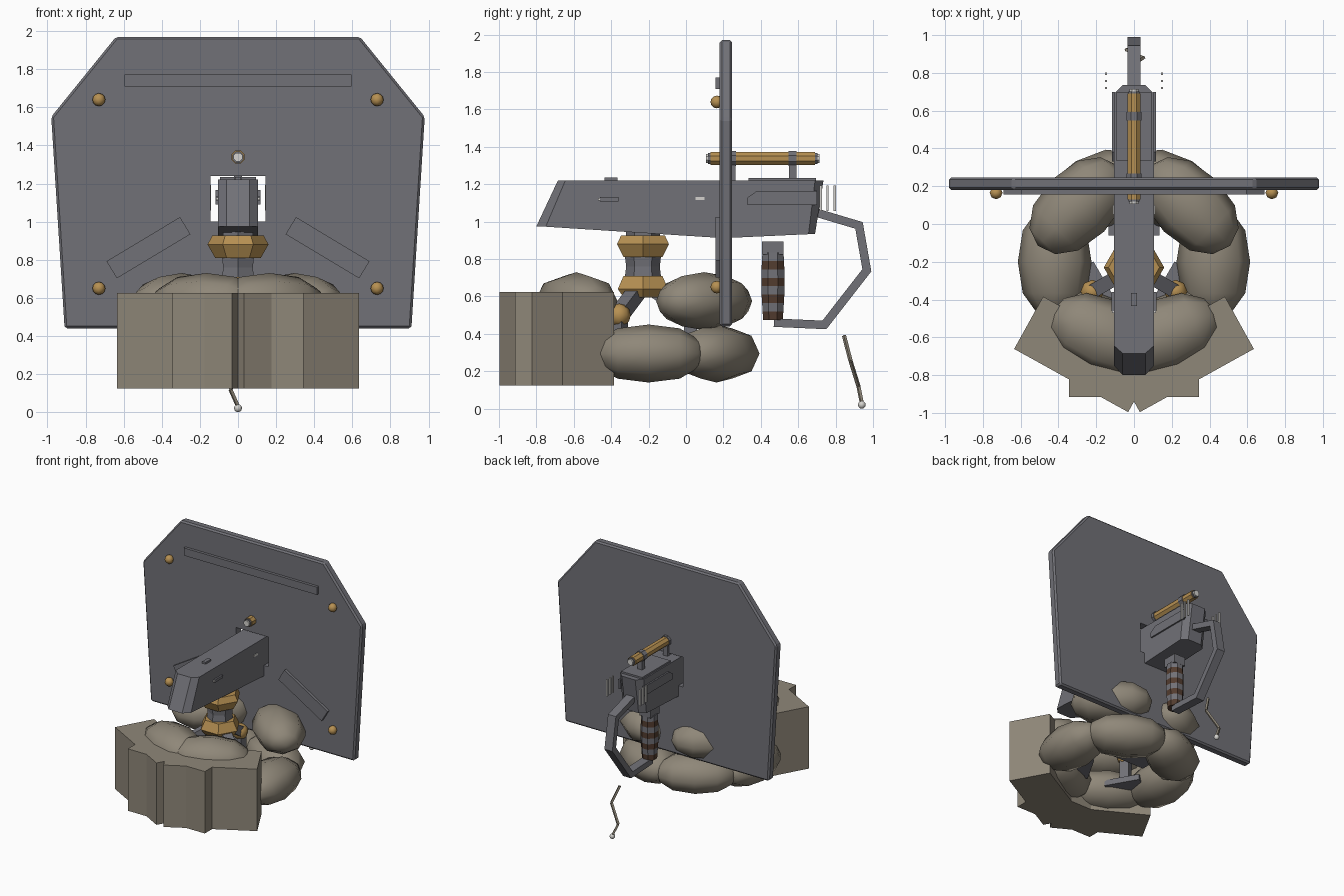
import bpy, bmesh, math
from mathutils import Vector, Matrix

if "Cube" in bpy.data.objects:
    bpy.data.objects.remove(bpy.data.objects["Cube"])


def mat(name, col):
    m = bpy.data.materials.new(name)
    m.diffuse_color = (*col, 1)
    m.use_nodes = True
    m.node_tree.nodes["Principled BSDF"].inputs["Base Color"].default_value = m.diffuse_color
    return m


STEEL = mat("steel grey", (0.165, 0.165, 0.185))
BRASS = mat("brass", (0.47, 0.28, 0.085))
SAND = mat("sandbag canvas", (0.275, 0.243, 0.19))
BROWN = mat("grip brown", (0.085, 0.045, 0.028))
LIGHT = mat("pale metal", (0.66, 0.65, 0.62))


def finish(name, bm, m, smooth=False):
    bmesh.ops.recalc_face_normals(bm, faces=bm.faces[:])
    me = bpy.data.meshes.new(name)
    bm.to_mesh(me)
    bm.free()
    me.materials.append(m)
    for p in me.polygons:
        p.use_smooth = smooth
    o = bpy.data.objects.new(name, me)
    bpy.context.collection.objects.link(o)
    return o


def box(name, c, size, m, rot=None):
    bm = bmesh.new()
    M = Matrix.Translation(c) @ (rot or Matrix()) @ Matrix.Diagonal((*size, 1))
    bmesh.ops.create_cube(bm, size=1, matrix=M)
    return finish(name, bm, m)


def loft(name, rings, m):
    """Skin closed rings of 3D points and cap both ends."""
    bm = bmesh.new()
    rs = [[bm.verts.new(p) for p in r] for r in rings]
    n = len(rs[0])
    for a, b in zip(rs, rs[1:]):
        for i in range(n):
            j = (i + 1) % n
            bm.faces.new((a[i], a[j], b[j], b[i]))
    bm.faces.new(rs[0][::-1])
    bm.faces.new(rs[-1])
    return finish(name, bm, m)


def turned(name, c, prof, sides, m, phase=0.0, axis='z'):
    """Lathe a (radius, height) profile around z or y."""
    rings = []
    for r, h in prof:
        ring = []
        for i in range(sides):
            a = phase + math.tau * i / sides
            u, v = r * math.cos(a), r * math.sin(a)
            p = (u, v, h) if axis == 'z' else (u, h, v)
            ring.append(Vector(c) + Vector(p))
        rings.append(ring)
    return loft(name, rings, m)


def sweep(name, pts, w, t, m):
    """Rectangular strip along a path lying in the y-z plane."""
    pts = [Vector(p) for p in pts]
    rings = []
    for i, p in enumerate(pts):
        d0 = (p - pts[i - 1]).normalized() if i else (pts[1] - p).normalized()
        d1 = (pts[i + 1] - p).normalized() if i < len(pts) - 1 else d0
        d = (d0 + d1).normalized()
        n = Vector((0, -d.z, d.y)) * (t / 2 / max(0.5, d.dot(d0)))
        s = Vector((w / 2, 0, 0))
        rings.append([p + s + n, p - s + n, p - s - n, p + s - n])
    return loft(name, rings, m)


def beam(name, a, b, w, t, m):
    a, b = Vector(a), Vector(b)
    rot = (b - a).to_track_quat('Z', 'Y').to_matrix().to_4x4()
    return box(name, (a + b) / 2, (w, t, (b - a).length), m, rot)


def ball(name, c, r, m):
    bm = bmesh.new()
    bmesh.ops.create_uvsphere(bm, u_segments=8, v_segments=6, radius=r,
                              matrix=Matrix.Translation(c))
    return finish(name, bm, m, True)


def rotz(a):
    return Matrix.Rotation(a, 4, 'Z')


# Shield plate with bevelled rim and a window for the gun
half = [(0.64, 1.97), (0.98, 1.55), (0.91, 0.44)]
outline = half + [(-x, z) for x, z in half[::-1]]
shield = loft("shield", [[(x, y, z) for x, z in outline] for y in (0.18, 0.247)], STEEL)
cutter = box("window_cutter", (0, 0.21, 1.12), (0.29, 0.4, 0.24), STEEL)
cutter.hide_render = True
bev = shield.modifiers.new("rim", 'BEVEL')
bev.width, bev.segments = 0.012, 1
cut = shield.modifiers.new("window", 'BOOLEAN')
cut.object, cut.operation, cut.solver = cutter, 'DIFFERENCE', 'EXACT'
bpy.context.view_layer.objects.active = shield
for md in ("rim", "window"):
    bpy.ops.object.modifier_apply(modifier=md)
bpy.data.objects.remove(cutter)

# Shield reinforcement strips and rivets
box("shield_top_strip", (0, 0.17, 1.74), (1.19, 0.025, 0.062), STEEL)
for s in (-1, 1):
    box("shield_diagonal_strip", (s * 0.47, 0.17, 0.863), (0.45, 0.025, 0.105), STEEL,
        Matrix.Rotation(s * math.radians(31), 4, 'Y'))
    for z in (1.64, 0.65):
        ball("shield_rivet", (s * 0.73, 0.165, z), 0.034, BRASS)

# Gun body: plan outline at top and bottom, with a kinked underside
top = [(0.06, -0.685, 1.22), (0.105, -0.645, 1.22), (0.105, 0.2, 1.22),
       (0.105, 0.69, 1.22), (0.06, 0.735, 1.22)]
bot = [(0.06, -0.80, 0.975), (0.105, -0.75, 0.973), (0.105, 0.2, 0.912),
       (0.105, 0.655, 0.933), (0.06, 0.69, 0.935)]
bm = bmesh.new()
T, B = ([[bm.verts.new((s * x, y, z)) for x, y, z in pts] for s in (1, -1)]
        for pts in (top, bot))
for k in range(4):
    for s in (0, 1):
        bm.faces.new((T[s][k], T[s][k + 1], B[s][k + 1], B[s][k]))
    for R in (T, B):
        bm.faces.new((R[0][k], R[0][k + 1], R[1][k + 1], R[1][k]))
for k in (0, 4):
    bm.faces.new((T[0][k], T[1][k], B[1][k], B[0][k]))
finish("gun_body", bm, STEEL)

# Receiver cover, sights, side plates and side fittings
box("receiver_cover", (0, 0.515, 1.226), (0.19, 0.36, 0.016), STEEL)
box("front_sight", (0, -0.40, 1.226), (0.03, 0.07, 0.018), STEEL)
side = [(0.33, 1.13), (0.38, 1.165), (0.70, 1.165), (0.70, 1.09), (0.33, 1.09)]
for s in (-1, 1):
    loft("receiver_side_plate", [[(s * x, y, z) for y, z in side] for x in (0.10, 0.117)], STEEL)
    box("side_bolt", (s * 0.108, -0.41, 1.12), (0.02, 0.10, 0.022), STEEL)
    box("side_bolt_end", (s * 0.108, -0.465, 1.12), (0.016, 0.012, 0.012), LIGHT)
    box("side_slot", (s * 0.106, 0.075, 1.125), (0.008, 0.05, 0.016), LIGHT)
    for y in (0.72, 0.757, 0.795):
        box("rear_rod", (s * 0.148, y, 1.125), (0.012, 0.012, 0.135), LIGHT)

# Scope with caps, lenses and mounts
turned("scope_tube", (0, 0, 1.338), [(0.037, 0.13), (0.037, 0.69)], 8, BRASS, math.pi / 8, 'y')
for y0, y1, yl in ((0.118, 0.135, 0.112), (0.685, 0.702, 0.708)):
    turned("scope_cap", (0, 0, 1.338), [(0.032, y0), (0.032, y1)], 8, STEEL, math.pi / 8, 'y')
    turned("scope_lens", (0, 0, 1.338), [(0.025, yl - 0.006), (0.025, yl + 0.006)], 8, LIGHT,
           math.pi / 8, 'y')
for y in (0.245, 0.57):
    turned("scope_band", (0, y, 1.338), [(0.043, -0.022), (0.043, 0.022)], 8, STEEL,
           math.pi / 8, 'y')
    box("scope_mount", (0, y, 1.265), (0.04, 0.04, 0.09), STEEL)

# Pedestal: brass collars around a hexagonal post
P = (0, -0.23, 0)
turned("upper_collar", P, [(0.12, 0.81), (0.16, 0.88), (0.135, 0.927)], 6, BRASS)
turned("lower_collar", P, [(0.12, 0.595), (0.155, 0.64), (0.12, 0.71)], 6, BRASS)
turned("post", P, [(0.097, 0.70), (0.09, 0.76), (0.097, 0.82)], 6, STEEL, math.pi / 6)
turned("post_top", P, [(0.09, 0.92), (0.09, 0.97)], 6, STEEL, math.pi / 6)

# Tripod legs with brass knees and foot plates
for deg in (90, 210, 330):
    a = math.radians(deg)
    d = Vector((math.cos(a), math.sin(a), 0))
    hub = Vector((0, -0.23, 0))
    knee = hub + d * 0.255 + Vector((0, 0, 0.5))
    foot = hub + d * 0.25 + Vector((0, 0, 0.27))
    beam("leg_upper", hub + d * 0.03 + Vector((0, 0, 0.65)), knee, 0.075, 0.075, STEEL)
    ball("leg_knee", knee, 0.062, BRASS)
    beam("leg_lower", knee, foot, 0.07, 0.07, STEEL)
    box("foot_plate", foot, (0.16, 0.27, 0.045), STEEL, rotz(a))

# Striped grip
radii = [0.057, 0.06, 0.063, 0.066, 0.067, 0.067, 0.066, 0.064, 0.061]
for i in range(8):
    z = 0.475 + i * 0.045
    turned("grip_band", (0, 0.465, 0), [(radii[i], z), (radii[i + 1], z + 0.045)], 8,
           STEEL if i % 2 else BROWN, math.pi / 8)
box("grip_block", (0, 0.465, 0.86), (0.10, 0.115, 0.07), STEEL)

# Rear loop from the receiver to the grip
sweep("rear_loop", [(0, 0.69, 1.05), (0, 0.925, 0.98), (0, 0.967, 0.74),
                    (0, 0.74, 0.448), (0, 0.47, 0.46)], 0.07, 0.045, STEEL)

# Hanging cord with a weight
cord = [(0, 0.845, 0.39), (0.05, 0.88, 0.255), (-0.04, 0.922, 0.12), (0, 0.94, 0.03)]
for p, q in zip(cord, cord[1:]):
    beam("cord", p, q, 0.016, 0.016, SAND)
ball("cord_weight", (0, 0.94, 0.021), 0.021, LIGHT)

# Front wall: three overlapping blocks
for s in (-1, 1):
    box("wall_side_block", (s * 0.256, -0.69, 0.375), (0.69, 0.317, 0.5), SAND,
        rotz(s * math.radians(29)))
box("wall_middle_block", (0, -0.757, 0.375), (0.688, 0.316, 0.5), SAND)


# Sandbags set round the pedestal
def sandbag(deg, z, radius=0.42):
    a = math.radians(deg)
    bm = bmesh.new()
    bmesh.ops.create_uvsphere(bm, u_segments=8, v_segments=6, radius=1,
                              matrix=Matrix.Rotation(math.pi / 2, 4, 'Y'))
    for v in bm.verts:
        v.co.x = math.copysign(abs(v.co.x) ** 0.85, v.co.x)
    c = (radius * math.cos(a), -0.2 + radius * math.sin(a), z)
    bm.transform(Matrix.Translation(c) @ rotz(a + math.pi / 2)
                 @ Matrix.Diagonal((0.30, 0.195, 0.155, 1)))
    finish("sandbag", bm, SAND, True)


for deg in range(0, 360, 60):
    sandbag(deg, 0.295)
for deg in (45, 135, 247, 293):
    sandbag(deg, 0.575)
